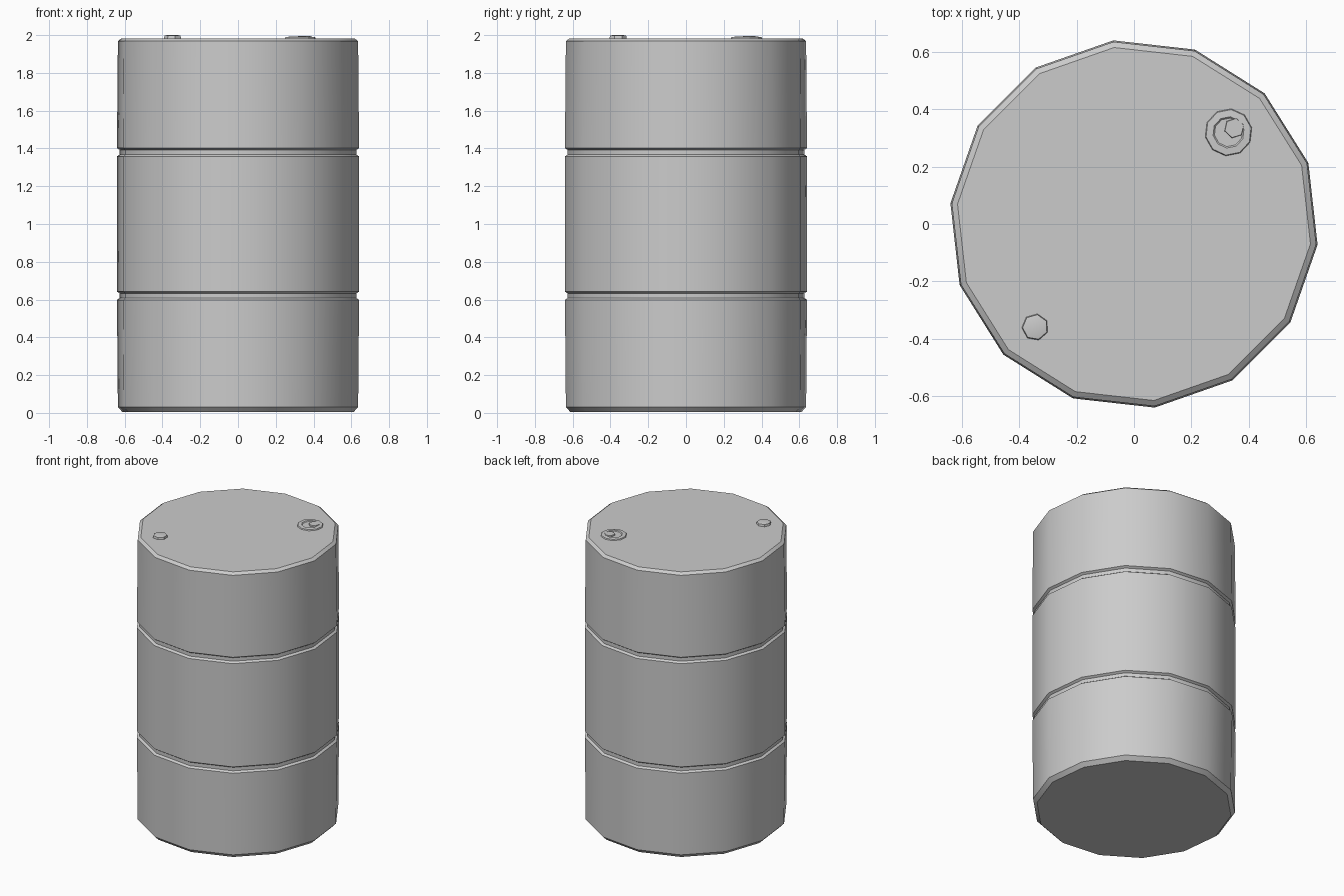
import bpy, bmesh, math

if "Cube" in bpy.data.objects:
    bpy.data.objects.remove(bpy.data.objects["Cube"])

SIDES = 14


def lathe(name, profile, sides, turn=0.0, centre=(0, 0)):
    """Spin a (radius, z) profile around a vertical axis; radius 0 closes an end."""
    bm = bmesh.new()
    rings = []
    for r, z in profile:
        if r == 0:
            rings.append([bm.verts.new((centre[0], centre[1], z))])
            continue
        ring = []
        for i in range(sides):
            a = turn + math.tau * i / sides
            ring.append(bm.verts.new((centre[0] + r * math.cos(a),
                                      centre[1] + r * math.sin(a), z)))
        rings.append(ring)
    for lo, hi in zip(rings, rings[1:]):
        for i in range(sides):
            j = (i + 1) % sides
            if len(lo) == 1:
                bm.faces.new((lo[0], hi[j], hi[i]))
            elif len(hi) == 1:
                bm.faces.new((lo[i], lo[j], hi[0]))
            else:
                bm.faces.new((lo[i], lo[j], hi[j], hi[i]))
    bmesh.ops.recalc_face_normals(bm, faces=bm.faces)
    mesh = bpy.data.meshes.new(name)
    bm.to_mesh(mesh)
    bm.free()
    obj = bpy.data.objects.new(name, mesh)
    bpy.context.collection.objects.link(obj)
    bpy.ops.object.select_all(action='DESELECT')
    obj.select_set(True)
    bpy.context.view_layer.objects.active = obj
    bpy.ops.object.shade_smooth_by_angle(angle=math.radians(32))
    return obj


# Barrel shell: flat ends, chamfered rims and two pinched hoops
R = 0.645
shell = [(0, 0.004), (0.615, 0.004), (R - 0.005, 0.03)]
for z in (0.62, 1.38):
    shell += [(R, z - 0.022), (R - 0.015, z - 0.012),
              (R - 0.015, z + 0.012), (R, z + 0.022)]
shell += [(R - 0.005, 1.968), (0.62, 1.983), (0, 1.983)]
lathe("drum_shell", shell, SIDES, math.radians(225))

# Large bung with a small raised plug
lathe("large_bung", [(0.085, 1.978), (0.08, 1.99), (0.055, 1.992),
                     (0.05, 1.987), (0, 1.987)], 10, 0.2, (0.33, 0.32))
lathe("large_bung_plug", [(0.036, 1.985), (0.034, 1.995), (0, 1.995)],
      6, 0.3, (0.35, 0.335))

# Small bung on the opposite side
lathe("small_bung", [(0.048, 1.978), (0.044, 1.997), (0.03, 2.0), (0, 2.0)],
      7, 0.5, (-0.345, -0.36))
